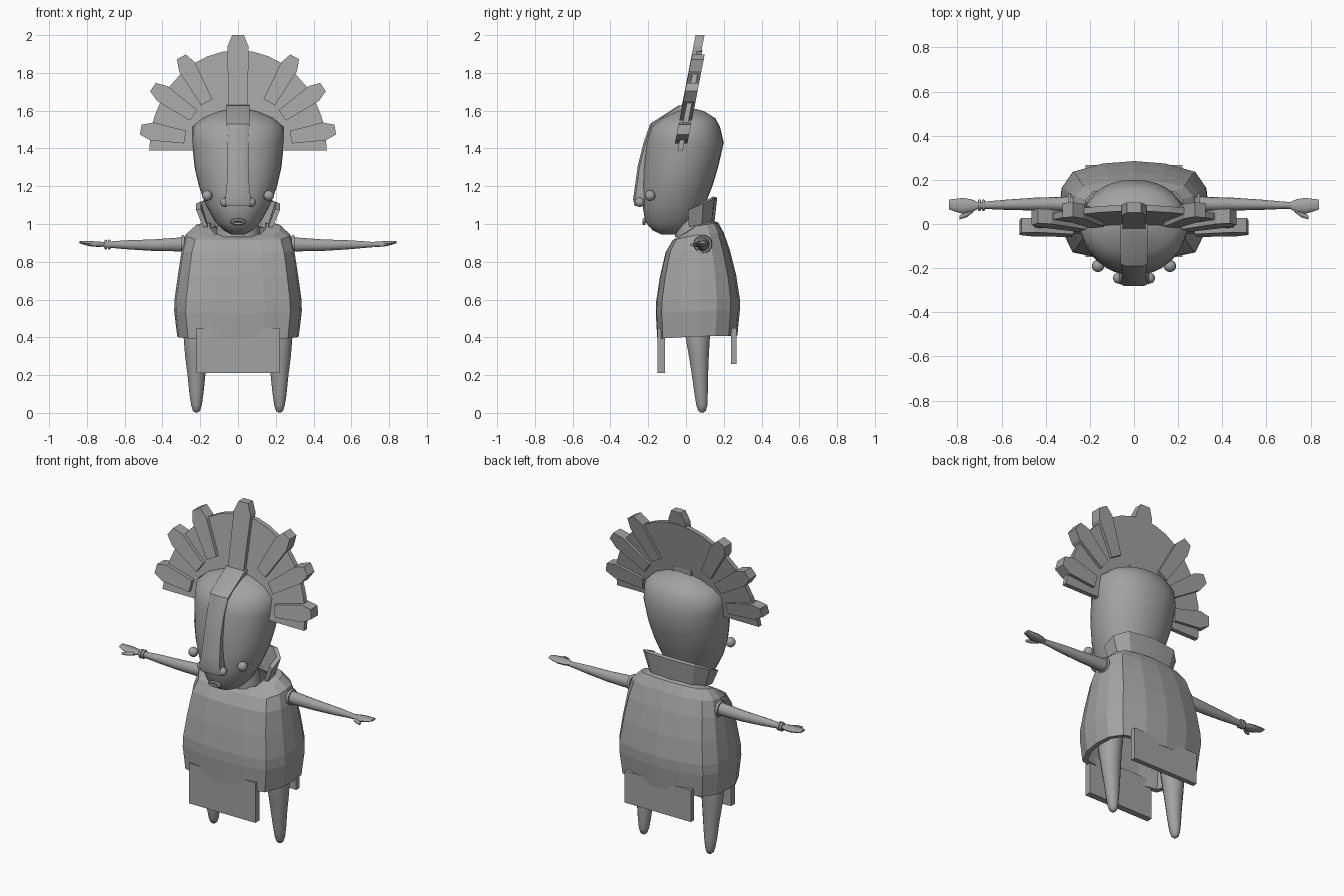
import bpy, bmesh, math
from mathutils import Vector

if "Cube" in bpy.data.objects:
    bpy.data.objects.remove(bpy.data.objects["Cube"])

grey = bpy.data.materials.new("stone_grey")
grey.diffuse_color = (0.36, 0.36, 0.36, 1)
grey.use_nodes = True
grey.node_tree.nodes["Principled BSDF"].inputs["Base Color"].default_value = grey.diffuse_color


def finish(name, bm, smooth=None):
    bmesh.ops.recalc_face_normals(bm, faces=bm.faces)
    me = bpy.data.meshes.new(name)
    bm.to_mesh(me)
    bm.free()
    me.materials.append(grey)
    ob = bpy.data.objects.new(name, me)
    bpy.context.collection.objects.link(ob)
    if smooth:
        bpy.ops.object.select_all(action='DESELECT')
        bpy.context.view_layer.objects.active = ob
        ob.select_set(True)
        bpy.ops.object.shade_smooth_by_angle(angle=math.radians(smooth))
    return ob


def loft(name, rings, caps=True, closed=True, smooth=None):
    """Skin a list of equally long point rings."""
    bm = bmesh.new()
    rows = [[bm.verts.new(p) for p in r] for r in rings]
    n = len(rows[0])
    for a, b in zip(rows, rows[1:]):
        for i in range(n if closed else n - 1):
            j = (i + 1) % n
            bm.faces.new((a[i], a[j], b[j], b[i]))
    if caps:
        bm.faces.new(rows[0])
        bm.faces.new(rows[-1])
    return finish(name, bm, smooth)


def tube(name, stations, axis, n=14, smooth=50):
    """Elliptical tube: stations are (centre, radius_u, radius_v)."""
    rings = []
    for c, ru, rv in stations:
        ring = []
        for k in range(n):
            a = 2 * math.pi * k / n
            u, v = ru * math.cos(a), rv * math.sin(a)
            ring.append(Vector(c) + Vector((u, v, 0) if axis == 'Z' else (0, u, v)))
        rings.append(ring)
    return loft(name, rings, smooth=smooth)


def prism(name, outline, place, depth0, depth1):
    return loft(name, [[place(u, v, d) for u, v in outline] for d in (depth0, depth1)])


def ball(name, c, r, scale=(1, 1, 1)):
    bm = bmesh.new()
    bmesh.ops.create_uvsphere(bm, u_segments=14, v_segments=8, radius=r)
    for v in bm.verts:
        v.co = Vector([v.co[i] * scale[i] + c[i] for i in range(3)])
    return finish(name, bm, 60)


def torus(name, c, R, r, axis, squash=1.0):
    bm_rings = []
    for k in range(17):
        a = 2 * math.pi * k / 16
        ring = []
        for m in range(6):
            b = 2 * math.pi * m / 6
            u, w, h = (R + r * math.cos(b)) * math.cos(a), (R * squash + r * math.cos(b)) * math.sin(a), r * math.sin(b)
            ring.append(Vector(c) + Vector((h, u, w) if axis == 'X' else (u, h, w)))
        bm_rings.append(ring)
    ob = loft(name, bm_rings, caps=False, smooth=60)
    return ob


# Head: egg of ellipse rings (z, half width, front y, back y)
HEAD = [(.945, .035, -.13, -.02), (.965, .075, -.175, .02), (1.01, .12, -.215, .06), (1.1, .17, -.23, .10),
        (1.2, .207, -.232, .14), (1.3, .23, -.225, .17), (1.43, .243, -.21, .2), (1.515, .242, -.185, .18),
        (1.56, .19, -.13, .155), (1.595, .11, -.06, .1), (1.61, .04, -.02, .05)]
rings = []
for z, w, f, b in HEAD:
    ring = []
    for k in range(32):
        a = 2 * math.pi * k / 32
        s = math.sin(a)
        mid = (f + b) / 2
        ring.append((w * math.copysign(abs(math.cos(a)) ** .9, math.cos(a)), mid + (b - f) / 2 * s, z))
    rings.append(ring)
loft("head", rings, smooth=60)

# Nose ridge running over the forehead: (half width, outer y, z, inner y)
ridge = [(.06, .03, 1.635, .03, 1.57), (.062, -.04, 1.627, -.02, 1.56), (.06, -.19, 1.53, -.13, 1.5),
         (.055, -.225, 1.43, -.17, 1.42), (.055, -.255, 1.31, -.19, 1.31), (.06, -.27, 1.2, -.19, 1.2),
         (.068, -.28, 1.13, -.19, 1.13), (.068, -.272, 1.095, -.19, 1.095)]
loft("nose_ridge", [[(-w, yi, zi), (-w, yo + .01, z), (-w * .7, yo, z), (w * .7, yo, z),
                     (w, yo + .01, z), (w, yi, zi)] for w, yo, z, yi, zi in ridge], smooth=35)

for s in (-1, 1):
    ball("nostril", (s * .07, -.245, 1.115), .025)
    ball("ear_stud", (s * .163, -.19, 1.15), .028)
torus("lips", (0, -.223, 1.012), .033, .009, 'Y', .3)

# Headdress fan, tilted back
SLOPE = .195


def fan(u, v, d):
    return Vector((u, -.033 + SLOPE * (v - 1.39) + d, v))


arc = [(.47 * math.cos(math.pi * k / 18), 1.39 + .53 * math.sin(math.pi * k / 18)) for k in range(19)]
prism("headdress_fan", arc, fan, -.012, .016)


def feather(name, inner, outer, w0, w1, d0, d1):
    a, b = Vector(inner), Vector(outer)
    t = (b - a).normalized()
    p = Vector((-t.y, t.x))
    sh = b - t * .06
    pts = [a - p * w0, sh - p * w1, b - p * w1 * .55, b + p * w1 * .55, sh + p * w1, a + p * w0]
    prism(name, [tuple(q) for q in pts], fan, d0, d1)


feather("centre_feather", (0, 1.5), (0, 2.0), .05, .056, -.035, .012)
for s in (-1, 1):
    for (x0, z0), (x1, z1) in [((.165, 1.645), (.30, 1.885)), ((.235, 1.575), (.45, 1.725)),
                               ((.28, 1.46), (.515, 1.5))]:
        feather("side_feather", (s * x0, z0), (s * x1, z1), .034, .048, -.033, .033)

# Poncho: faceted shell, rings (z, half width, front y, back y, front dip)
SECTION = [(0, -1), (.42, -.98), (.82, -.86), (.97, -.4), (1, .05), (.97, .45), (.82, .78), (.42, .95), (0, 1)]
SECTION += [(-x, t) for x, t in SECTION[-2:0:-1]]
PONCHO = [(.405, .322, -.152, .272, .012), (.54, .338, -.16, .285, .01), (.60, .336, -.158, .285, .01),
          (.73, .318, -.138, .265, .01), (.86, .298, -.108, .232, .01), (.945, .276, -.07, .2, .03),
          (.99, .225, -.045, .17, .06), (1.0, .15, -.02, .14, .06)]
rings = [[(w * x, (f + b) / 2 + (b - f) / 2 * t, z + (dip * t if t < 0 else dip * t * .3))
          for x, t in SECTION] for z, w, f, b, dip in PONCHO]
poncho = loft("poncho", rings, caps=False)
mod = poncho.modifiers.new("cloth_thickness", 'SOLIDIFY')
mod.thickness = .03
mod.offset = -1

# Hanging cloth panels, front and back
for name, y0, y1, low in (("front_flap", -.15, -.112, .21), ("back_flap", .238, .268, .26)):
    prism(name, [(-.22, low), (.22, low), (.22, .45), (-.22, .45)],
          lambda u, v, d: Vector((u, d, v)), y0, y1)

# Neck and the flared collar, open at the front
tube("neck", [((0, .03, .93), .12, .09), ((0, .02, 1.06), .1, .08)], 'Z')
low, high, low_in, high_in = [], [], [], []
for x, y in [(-1, -.35), (-1, .35), (-.72, .85), (0, 1), (.72, .85), (1, .35), (1, -.35)]:
    r = (y + .35) / 1.35
    low.append((x * .185, .05 + y * .1, .985 + .02 * r))
    high.append((x * .222, .05 + y * .115, 1.075 + .065 * r))
    high_in.append((x * .197, .05 + y * .095, 1.08 + .065 * r))
    low_in.append((x * .16, .05 + y * .08, .985 + .02 * r))
loft("collar", [list(q) for q in zip(low, high, high_in, low_in)], smooth=20)

# Limbs, built on both sides
for s in (-1, 1):
    tube("leg", [((s * .20, .06, .62), .07, .075), ((s * .222, .062, .4), .066, .066),
                 ((s * .222, .068, .3), .058, .054), ((s * .22, .074, .2), .047, .044),
                 ((s * .22, .08, .1), .037, .036), ((s * .22, .084, .04), .028, .03),
                 ((s * .22, .085, .012), .019, .021), ((s * .22, .085, .003), .008, .009)], 'Z')
    tube("arm", [((s * .24, .09, .895), .036, .04), ((s * .3, .09, .892), .034, .038),
                 ((s * .45, .09, .888), .029, .031), ((s * .58, .087, .89), .023, .025),
                 ((s * .67, .085, .891), .017, .018), ((s * .715, .084, .891), .015, .014)], 'X')
    # Flat hand with a thumb pointing forward
    tube("hand", [((s * .705, .084, .892), .014, .012), ((s * .735, .082, .893), .03, .015),
                  ((s * .775, .082, .895), .036, .015), ((s * .81, .085, .899), .029, .011),
                  ((s * .838, .088, .903), .022, .006)], 'X', 10)
    tube("thumb", [((s * .73, .065, .89), .014, .011), ((s * .76, .043, .89), .014, .01),
                   ((s * .79, .03, .89), .009, .007)], 'X', 8)
    # Sleeve opening
    torus("sleeve_rim", (s * .292, .09, .893), .04, .009, 'X')

# Bracelets on one wrist
for x in (-.682, -.7):
    torus("bracelet", (x, .085, .891), .019, .008, 'X')
